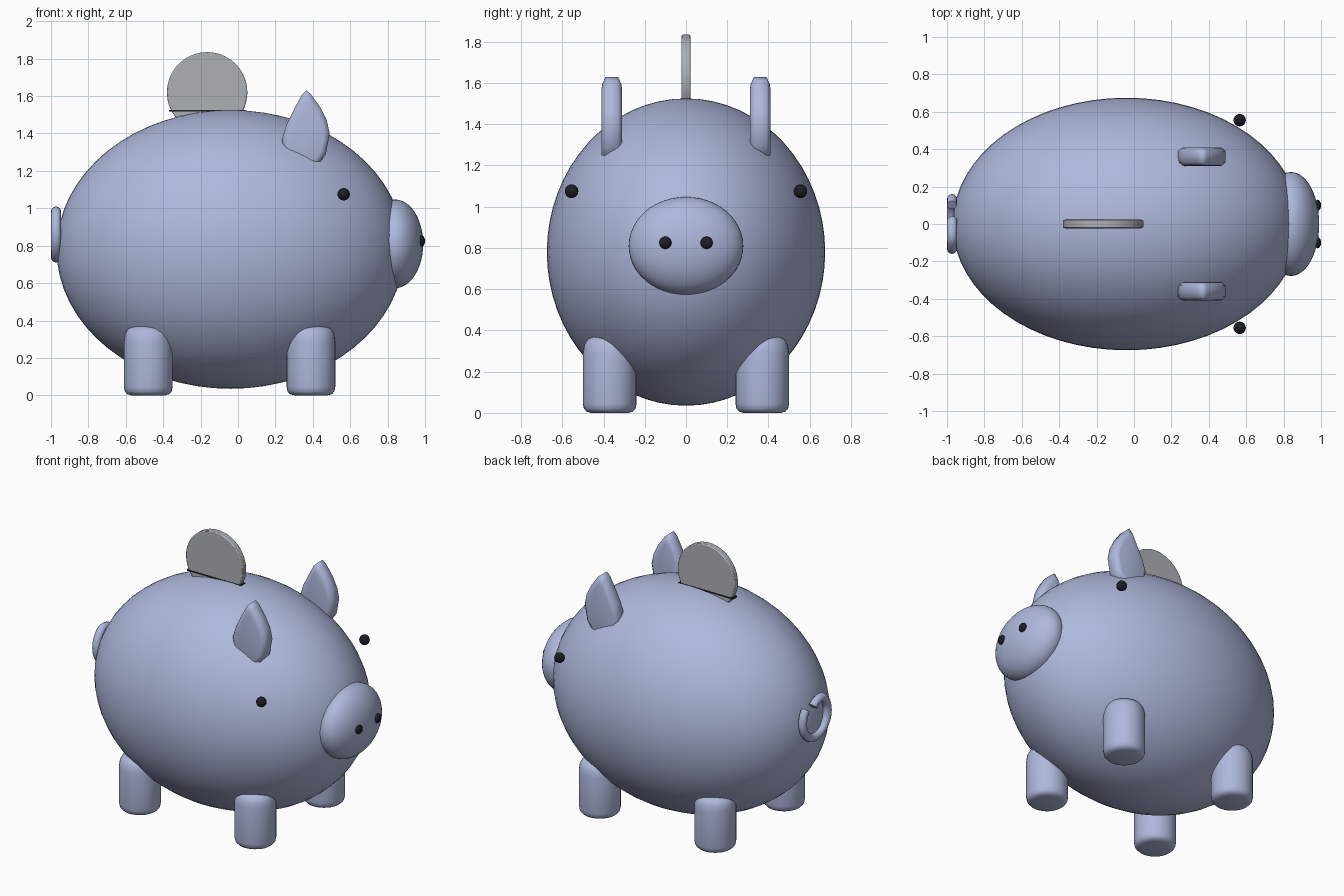
import bpy, bmesh, math
from mathutils import Vector

if "Cube" in bpy.data.objects:
    bpy.data.objects.remove(bpy.data.objects["Cube"])


def material(name, rgb):
    m = bpy.data.materials.new(name)
    m.use_nodes = True
    m.diffuse_color = (*rgb, 1)
    m.node_tree.nodes["Principled BSDF"].inputs["Base Color"].default_value = (*rgb, 1)
    return m


SKIN = material("soft_blue", (0.43, 0.48, 0.72))
COIN = material("coin_grey", (0.42, 0.44, 0.46))
DARK = material("near_black", (0.012, 0.013, 0.018))


def finish(name, mat, angle=60):
    ob = bpy.context.object
    ob.name = name
    ob.data.materials.append(mat)
    bpy.ops.object.shade_smooth_by_angle(angle=math.radians(angle))
    return ob


def ellipsoid(name, mat, centre, radii, segments=32):
    bpy.ops.mesh.primitive_uv_sphere_add(segments=segments, ring_count=segments // 2, location=centre)
    bpy.context.object.scale = radii
    return finish(name, mat)


def mesh_object(name, bm, mat, angle):
    bmesh.ops.recalc_face_normals(bm, faces=bm.faces)
    me = bpy.data.meshes.new(name)
    bm.to_mesh(me)
    bm.free()
    ob = bpy.data.objects.new(name, me)
    bpy.context.collection.objects.link(ob)
    bpy.ops.object.select_all(action="DESELECT")
    ob.select_set(True)
    bpy.context.view_layer.objects.active = ob
    return finish(name, mat, angle)


def loft(name, mat, loops, angle):
    """Skin a stack of equal-length point loops and cap both ends."""
    bm = bmesh.new()
    rings = [[bm.verts.new(p) for p in loop] for loop in loops]
    n = len(rings[0])
    for a, b in zip(rings, rings[1:]):
        for i in range(n):
            j = (i + 1) % n
            bm.faces.new((a[i], a[j], b[j], b[i]))
    bm.faces.new(rings[0])
    bm.faces.new(rings[-1])
    return mesh_object(name, bm, mat, angle)


# Body and snout
ellipsoid("body", SKIN, (-0.04, 0, 0.78), (0.93, 0.675, 0.745), 64)
ellipsoid("snout", SKIN, (0.84, 0, 0.81), (0.15, 0.278, 0.237), 48)

# Leg profile: radius, height
LEG = [(0.09, 0), (0.112, 0.006), (0.125, 0.02), (0.13, 0.045), (0.13, 0.29),
       (0.124, 0.33), (0.108, 0.357), (0.08, 0.37)]
# Ear outline: x, z
EAR = [(0.365, 1.63), (0.34, 1.605), (0.30, 1.53), (0.26, 1.45), (0.235, 1.37), (0.25, 1.27),
       (0.33, 1.21), (0.42, 1.22), (0.47, 1.29), (0.49, 1.40), (0.475, 1.47), (0.44, 1.54), (0.39, 1.61)]
EAR_CENTRE = Vector((0.362, 1.38))

for side, s in (("left", 1), ("right", -1)):
    tag = "far" if s > 0 else "near"
    ellipsoid(tag + "_eye", DARK, (0.565, s * 0.555, 1.075), (0.033,) * 3, 24)
    ellipsoid(tag + "_nostril", DARK, (0.982, s * 0.1, 0.825), (0.018, 0.03, 0.03), 24)

    # Flat ear with rounded-off faces
    loops = []
    for depth, scale in ((-0.05, 0.76), (-0.046, 0.86), (-0.03, 1), (0.03, 1), (0.046, 0.86), (0.05, 0.76)):
        pts = [EAR_CENTRE + (Vector(p) - EAR_CENTRE) * scale for p in EAR]
        loops.append([(p.x, s * 0.36 + depth, p.y) for p in pts])
    loft(tag + "_ear", SKIN, loops, 75)

    # Two stubby legs on each side
    for end, x in (("snout_end", 0.39), ("tail_end", -0.48)):
        loops = []
        for r, z in LEG:
            angles = [math.tau * i / 32 for i in range(32)]
            loops.append([(x + r * math.cos(a), s * 0.37 + r * math.sin(a), z) for a in angles])
        loft(f"{tag}_{end}_leg", SKIN, loops, 60)

# Coin standing in the slot
bpy.ops.mesh.primitive_cylinder_add(vertices=64, radius=0.215, depth=0.042,
                                    location=(-0.165, 0, 1.62), rotation=(math.pi / 2, 0, 0))
coin = finish("coin", COIN, 30)
bevel = coin.modifiers.new("soft_rim", "BEVEL")
bevel.width = 0.006
bevel.segments = 2

# Slot
bpy.ops.mesh.primitive_cube_add(size=1, location=(-0.165, 0, 1.521))
bpy.context.object.scale = (0.41, 0.046, 0.009)
finish("slot", DARK, 30)

# Curled tail
curve = bpy.data.curves.new("tail", "CURVE")
curve.dimensions = "3D"
curve.bevel_depth = 0.027
curve.bevel_resolution = 4
curve.use_fill_caps = True
STEPS = 40
path = curve.splines.new("POLY")
path.points.add(STEPS)
for i, point in enumerate(path.points):
    t = i / STEPS
    a = math.radians(40 - 325 * t)
    r = 0.133 - 0.05 * max(0, t - 0.85) / 0.15
    point.co = (-0.973, r * math.cos(a), 0.87 + r * math.sin(a), 1)
path.use_smooth = True
curve.materials.append(SKIN)
bpy.context.collection.objects.link(bpy.data.objects.new("tail", curve))
